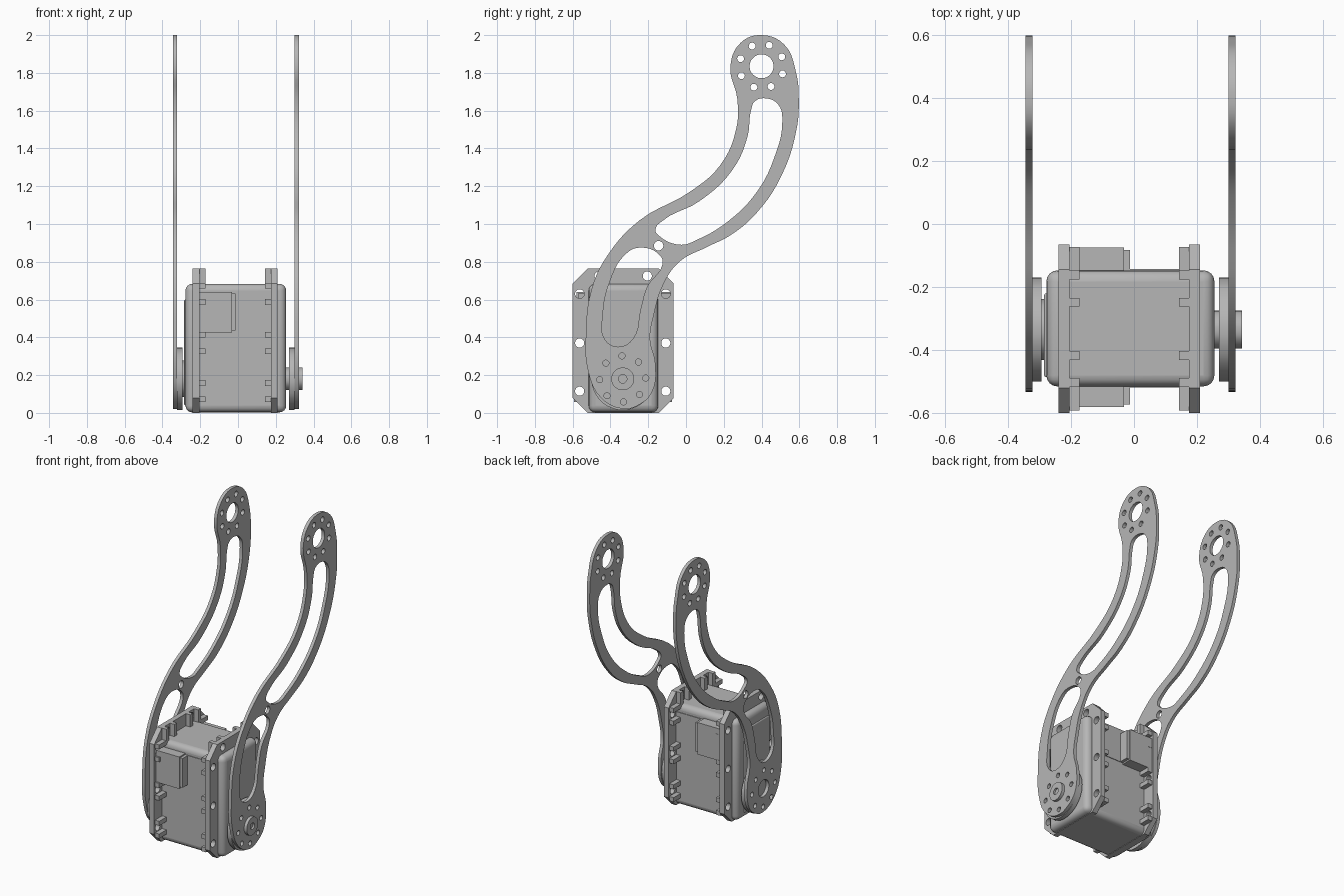
import bpy
import math
from mathutils import Matrix

cube = bpy.data.objects.get("Cube")
if cube:
    bpy.data.objects.remove(cube, do_unlink=True)

GREY = (0.47, 0.47, 0.47, 1.0)
grey = bpy.data.materials.new("plain grey")
grey.use_nodes = True
grey.diffuse_color = GREY
grey.node_tree.nodes["Principled BSDF"].inputs["Base Color"].default_value = GREY

# Local plate axes (x, y, z) become world (y, z, x)
SIDEWAYS = Matrix(((0, 0, 1, 0), (1, 0, 0, 0), (0, 1, 0, 0), (0, 0, 0, 1)))
PIVOT = (-0.335, 0.18)
HEAD = (0.4, 1.835)


def finish(obj, angle=35):
    obj.data.materials.clear()
    obj.data.materials.append(grey)
    bpy.ops.object.select_all(action="DESELECT")
    obj.select_set(True)
    bpy.context.view_layer.objects.active = obj
    bpy.ops.object.shade_smooth_by_angle(angle=math.radians(angle))
    return obj


def circle(centre, radius, count=8):
    return [(centre[0] + radius * math.cos(math.tau * i / count),
             centre[1] + radius * math.sin(math.tau * i / count)) for i in range(count)]


def hole_ring(centre, radius, hole, start):
    """Eight small holes evenly spaced around a centre."""
    return [circle(c, hole) for c in
            [(centre[0] + radius * math.cos(a), centre[1] + radius * math.sin(a))
             for a in [math.radians(start) + math.tau * i / 8 for i in range(8)]]]


def plate(name, x0, x1, outline, holes=(), curved=True):
    """Flat plate in the side plane, with holes, between two x positions."""
    curve = bpy.data.curves.new(name, "CURVE")
    curve.dimensions = "2D"
    curve.fill_mode = "BOTH"
    curve.extrude = (x1 - x0) / 2
    curve.resolution_u = 5
    for loop in [outline, *holes]:
        spline = curve.splines.new("BEZIER")
        spline.use_cyclic_u = True
        spline.bezier_points.add(len(loop) - 1)
        handle = "AUTO" if curved or loop is not outline else "VECTOR"
        for point, (y, z) in zip(spline.bezier_points, loop):
            point.co = (y, z, 0)
            point.handle_left_type = point.handle_right_type = handle
    source = bpy.data.objects.new(name + "_curve", curve)
    bpy.context.collection.objects.link(source)
    graph = bpy.context.evaluated_depsgraph_get()
    mesh = bpy.data.meshes.new_from_object(source.evaluated_get(graph))
    bpy.data.objects.remove(source, do_unlink=True)
    mesh.transform(Matrix.Translation(((x0 + x1) / 2, 0, 0)) @ SIDEWAYS)
    obj = bpy.data.objects.new(name, mesh)
    bpy.context.collection.objects.link(obj)
    return finish(obj)


def box(name, xs, ys, zs, bevel=0.0):
    lows, highs = zip(xs, ys, zs)
    bpy.ops.mesh.primitive_cube_add(size=1)
    obj = bpy.context.object
    obj.name = name
    size = [b - a for a, b in zip(lows, highs)]
    middle = [(a + b) / 2 for a, b in zip(lows, highs)]
    obj.data.transform(Matrix.Translation(middle) @ Matrix.Diagonal((*size, 1)))
    if bevel:
        mod = obj.modifiers.new("rounding", "BEVEL")
        mod.width = bevel
        mod.segments = 4
    return finish(obj)


# Arm outline and its openings, as (y, z)
arm_outline = [
    (.4, 2), (.52, 1.95), (.583, 1.8), (.597, 1.66), (.585, 1.5), (.505, 1.255),
    (.375, 1.06), (.235, .94), (.115, .88), (-.035, .8), (-.12, .68), (-.17, .52),
    (-.19, .39), (-.162, .26), (-.18, .11), (-.245, .045), (-.335, .022),
    (-.455, .085), (-.52, .23), (-.53, .415), (-.5, .655), (-.415, .835),
    (-.245, 1.02), (.02, 1.17), (.18, 1.31), (.265, 1.5), (.272, 1.66),
    (.235, 1.835), (.29, 1.96)]
upper_slot = [
    (.345, 1.605), (.325, 1.46), (.245, 1.285), (.07, 1.12), (-.12, 1.02),
    (-.162, .97), (-.145, .94), (-.025, .89), (.055, .915), (.23, 1.02),
    (.375, 1.17), (.463, 1.34), (.51, 1.55), (.49, 1.63), (.425, 1.665), (.365, 1.65)]
lower_slot = [
    (-.245, .875), (-.135, .83), (-.125, .785), (-.205, .67), (-.24, .55),
    (-.283, .39), (-.36, .35), (-.43, .39), (-.44, .52), (-.405, .69), (-.32, .84)]
pivot_holes = hole_ring(PIVOT, .122, .016, 2)
arm_holes = [upper_slot, lower_slot, circle((-.145, .885), .025), circle(HEAD, .063),
             *hole_ring(HEAD, .118, .018, 25), *pivot_holes, circle(PIVOT, .056)]

# Two arms, each bolted to a round horn
plate("left_arm", .3, .322, arm_outline, arm_holes)
plate("right_arm", -.344, -.322, arm_outline, arm_holes)
for name, x0, x1 in (("left_horn", .27, .3), ("right_horn", -.322, -.293)):
    plate(name, x0, x1, circle(PIVOT, .165, 16), pivot_holes)
plate("left_shaft", .25, .342, circle(PIVOT, .06), [circle(PIVOT, .022)])
plate("left_shaft_screw", .25, .33, circle(PIVOT, .022))
plate("right_shaft", -.3, -.336, circle(PIVOT, .056), [circle(PIVOT, .025)])
plate("right_boss", -.295, -.27, circle(PIVOT, .097, 16))

# Motor body with a raised cover on the shaft side
box("motor_body", (-.278, .255), (-.515, -.147), (.003, .683), .035)
box("motor_cover", (-.285, -.2), (-.485, -.22), (.04, .6), .007)

# Side flanges with chamfered corners and mounting holes
BACK, FRONT, TOP, CUT = -.065, -.6, .765, .08
flange_outline = [
    (FRONT + CUT, 0), (BACK - CUT, 0), (BACK, CUT), (BACK, TOP - CUT),
    (BACK - CUT, TOP), (FRONT + CUT, TOP), (FRONT, TOP - CUT), (FRONT, CUT)]
edge_heights = (.115, .37, .63)
top_spots = (-.46, -.205)
flange_holes = [circle((y, z), .024) for y in (-.563, -.107) for z in edge_heights]
flange_holes += [circle((y, .725), .024) for y in top_spots]

for side, outer, inner, tip in (("left", .21, .175, .143), ("right", -.24, -.205, -.173)):
    plate(side + "_flange", *sorted((outer, inner)), flange_outline, flange_holes, False)
    xs = tuple(sorted((inner, tip)))
    # Paired ribs beside every mounting hole
    for shift in (-.043, .043):
        for z in edge_heights:
            zs = (z + shift - .015, z + shift + .015)
            box(side + "_front_rib", xs, (-.592, -.5), zs)
            box(side + "_back_rib", xs, (-.16, -.073), zs)
        for y in top_spots:
            box(side + "_top_rib", xs, (y + shift - .014, y + shift + .014), (.66, TOP))

# Cable sockets on the front and back
for face, ys, step in (("front", (-.58, -.5), (-.572, -.5)),
                       ("back", (-.16, -.075), (-.16, -.083))):
    box(face + "_socket", (-.207, -.032), ys, (.425, .64))
    box(face + "_socket_step", (-.05, -.012), step, (.435, .632))
    panel = (-.519, -.51) if face == "front" else (-.152, -.143)
    box(face + "_socket_panel", (-.012, .175), panel, (.435, .632))
